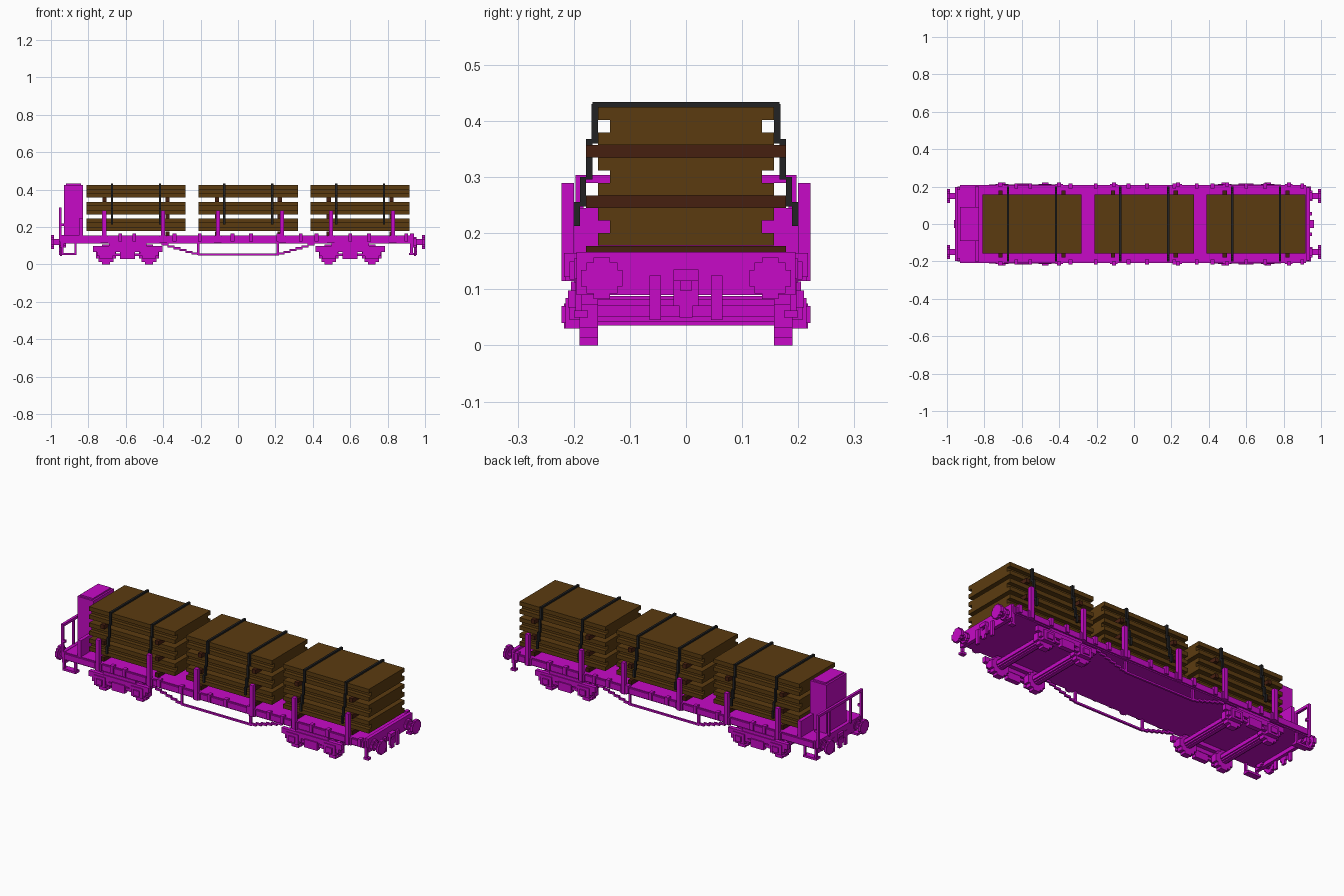
import bpy, bmesh, math
from mathutils import Vector

cube = bpy.data.objects.get("Cube")
if cube:
    bpy.data.objects.remove(cube, do_unlink=True)


def material(name, rgb):
    m = bpy.data.materials.new(name)
    m.use_nodes = True
    m.diffuse_color = (*rgb, 1)
    m.node_tree.nodes["Principled BSDF"].inputs["Base Color"].default_value = (*rgb, 1)
    return m


MAGENTA = material("magenta paint", (0.57, 0.003, 0.57))
WOOD = material("plank wood", (0.105, 0.044, 0.005))
BEARER = material("dark bearer wood", (0.062, 0.014, 0.005))
BLACK = material("black strap", (0.016, 0.016, 0.017))


def box(bm, x0, x1, y0, y1, z0, z1):
    """Axis-aligned block from its limits."""
    verts = bmesh.ops.create_cube(bm, size=1)["verts"]
    for v in verts:
        v.co = Vector(((x0 + x1) / 2 + v.co.x * (x1 - x0),
                       (y0 + y1) / 2 + v.co.y * (y1 - y0),
                       (z0 + z1) / 2 + v.co.z * (z1 - z0)))


def sides(bm, x0, x1, y0, y1, z0, z1):
    """The same block on both sides of the wagon."""
    box(bm, x0, x1, y0, y1, z0, z1)
    box(bm, x0, x1, -y1, -y0, z0, z1)


def disc(bm, axis, centre, r, a, b):
    """Stepped round bar along axis 'x' or 'y', from a to b."""
    q = [(1, .4), (.75, .4), (.75, .75), (.4, .75), (.4, 1)]
    ring = q + [(-x, y) for x, y in reversed(q)]
    ring += [(-x, -y) for x, y in ring]
    loops = []
    for t in (a, b):
        loop = []
        for u, w in ring:
            u, w = centre[0] + u * r, centre[1] + w * r
            loop.append(bm.verts.new((t, u, w) if axis == 'x' else (u, t, w)))
        loops.append(loop)
    lo, hi = loops
    n = len(lo)
    faces = [bm.faces.new(lo), bm.faces.new(hi)]
    faces += [bm.faces.new((lo[i], lo[(i + 1) % n], hi[(i + 1) % n], hi[i])) for i in range(n)]
    bmesh.ops.recalc_face_normals(bm, faces=faces)


def part(name, mat, build):
    bm = bmesh.new()
    build(bm)
    me = bpy.data.meshes.new(name)
    bm.to_mesh(me)
    bm.free()
    me.materials.append(mat)
    ob = bpy.data.objects.new(name, me)
    bpy.context.scene.collection.objects.link(ob)


# Deck with side lips, end sills and small side fittings
def deck(bm):
    box(bm, -.94, .93, -.2, .2, .112, .155)
    sides(bm, -.93, .92, .198, .208, .118, .15)
    box(bm, .92, .94, -.195, .195, .09, .167)
    box(bm, -.95, -.93, -.195, .195, .09, .157)
    for x in (-.63, -.555, -.34, -.205, -.03, .07, .215, .335, .42, .6, .7, .9):
        sides(bm, x - .01, x + .01, .19, .217, .122, .165)


part("deck", MAGENTA, deck)


# Side stakes with sockets
def stakes(bm):
    for x in (-.715, -.4, -.107, .236, .497, .828):
        sides(bm, x - .011, x + .011, .2, .222, .115, .29)
        sides(bm, x - .02, x + .02, .2, .215, .115, .155)


part("side_stakes", MAGENTA, stakes)


# Brake cabin, low end boards and platform railing
def cabin(bm):
    box(bm, -.93, -.83, -.09, .09, .15, .425)
    box(bm, -.92, -.84, -.08, .08, .425, .433)
    sides(bm, -.85, -.83, .09, .2, .15, .245)


def railing(bm):
    sides(bm, -.957, -.943, .183, .197, .12, .302)
    box(bm, -.957, -.943, -.197, .197, .29, .304)
    sides(bm, -.957, -.943, .09, .1, .15, .29)
    sides(bm, -.957, -.93, .183, .197, .205, .218)


part("brake_cabin", MAGENTA, cabin)
part("platform_railing", MAGENTA, railing)


# Footsteps below the platform
def steps(bm):
    for x in (-.945, -.875):
        sides(bm, x, x + .012, .185, .197, .05, .12)
    sides(bm, -.945, -.863, .165, .2, .05, .062)
    sides(bm, .92, .935, .185, .197, .055, .12)
    sides(bm, .915, .945, .175, .2, .05, .062)


part("footsteps", MAGENTA, steps)


# Buffers, coupling and hoses at each end
def end_gear(s):
    def build(bm):
        def bx(x0, x1, *r):
            box(bm, min(s * x0, s * x1), max(s * x0, s * x1), *r)
        for y in (-.15, .15):
            disc(bm, 'x', (y, .12), .028, s * .92, s * .955)
            disc(bm, 'x', (y, .12), .016, s * .95, s * .985)
            disc(bm, 'x', (y, .12), .037, s * .983, s * 1.0)
            h = .055 * (1 if y > 0 else -1)
            bx(.94, .952, h - .01, h + .01, .045, .125)
        bx(.93, .962, -.022, .022, .115, .135)
        for y in (-.016, .016):
            bx(.945, .957, y - .006, y + .006, .07, .12)
        bx(.945, .957, -.012, .012, .05, .098)
    return build


part("left_end_buffers", MAGENTA, end_gear(1))
part("right_end_buffers", MAGENTA, end_gear(-1))


# Bogies: wheels, axles and side frames
def bogie(c):
    def build(bm):
        for x in (c - .115, c + .115):
            disc(bm, 'y', (x, .062), .026, -.16, .16)
            for s in (-1, 1):
                disc(bm, 'y', (x, .053), .053, s * .157, s * .19)
            sides(bm, x - .035, x + .035, .19, .215, .03, .085)
            sides(bm, x - .018, x + .018, .215, .222, .04, .07)
            sides(bm, x - .05, x + .05, .19, .208, .045, .07)
        sides(bm, c - .185, c + .185, .188, .21, .068, .098)
        sides(bm, c - .1, c + .1, .165, .205, .09, .114)
        sides(bm, c - .04, c + .04, .19, .217, .03, .075)
        sides(bm, c - .075, c + .075, .19, .205, .045, .06)
    return build


part("right_bogie", MAGENTA, bogie(-.59))
part("left_bogie", MAGENTA, bogie(.6))


# Stepped truss rods under the sides
def truss(bm):
    sides(bm, -.215, .22, .185, .196, .048, .058)
    for s in (-1, 1):
        sides(bm, s * .212 - .006, s * .212 + .006, .185, .196, .05, .115)
        n = 6
        for i in range(n):
            x = s * (.23 + .032 * i)
            z = .053 + .0095 * (i + .5)
            sides(bm, x - .018, x + .018, .185, .196, z - .005, z + .006)


part("truss_rods", MAGENTA, truss)


# Plank stacks: three bundles of three layers, with bearers and straps
def planks(c):
    def build(bm):
        for z in (.178, .267, .357):
            box(bm, c - .265, c + .265, -.157, .157, z, z + .0225)
            box(bm, c - .265, c + .265, -.135, .135, z + .0225, z + .045)
            box(bm, c - .265, c + .265, -.157, .157, z + .045, z + .068)
    return build


def bearers(c):
    def build(bm):
        for x in (c - .168, c + .168):
            for z in (.155, .245, .335):
                box(bm, x - .011, x + .011, -.178, .178, z, z + .0225)
    return build


def straps(c):
    def build(bm):
        for x in (c - .128, c + .128):
            a, b = x - .006, x + .006
            box(bm, a, b, -.167, .167, .424, .434)
            for y, z0, z1 in ((.157, .36, .43), (.167, .296, .368),
                              (.178, .248, .3), (.189, .2125, .256)):
                sides(bm, a, b, y, y + .011, z0, z1)
    return build


for name, c in (("right", -.545), ("middle", .055), ("left", .653)):
    part(name + "_plank_stack", WOOD, planks(c))
    part(name + "_bearers", BEARER, bearers(c))
    part(name + "_straps", BLACK, straps(c))
